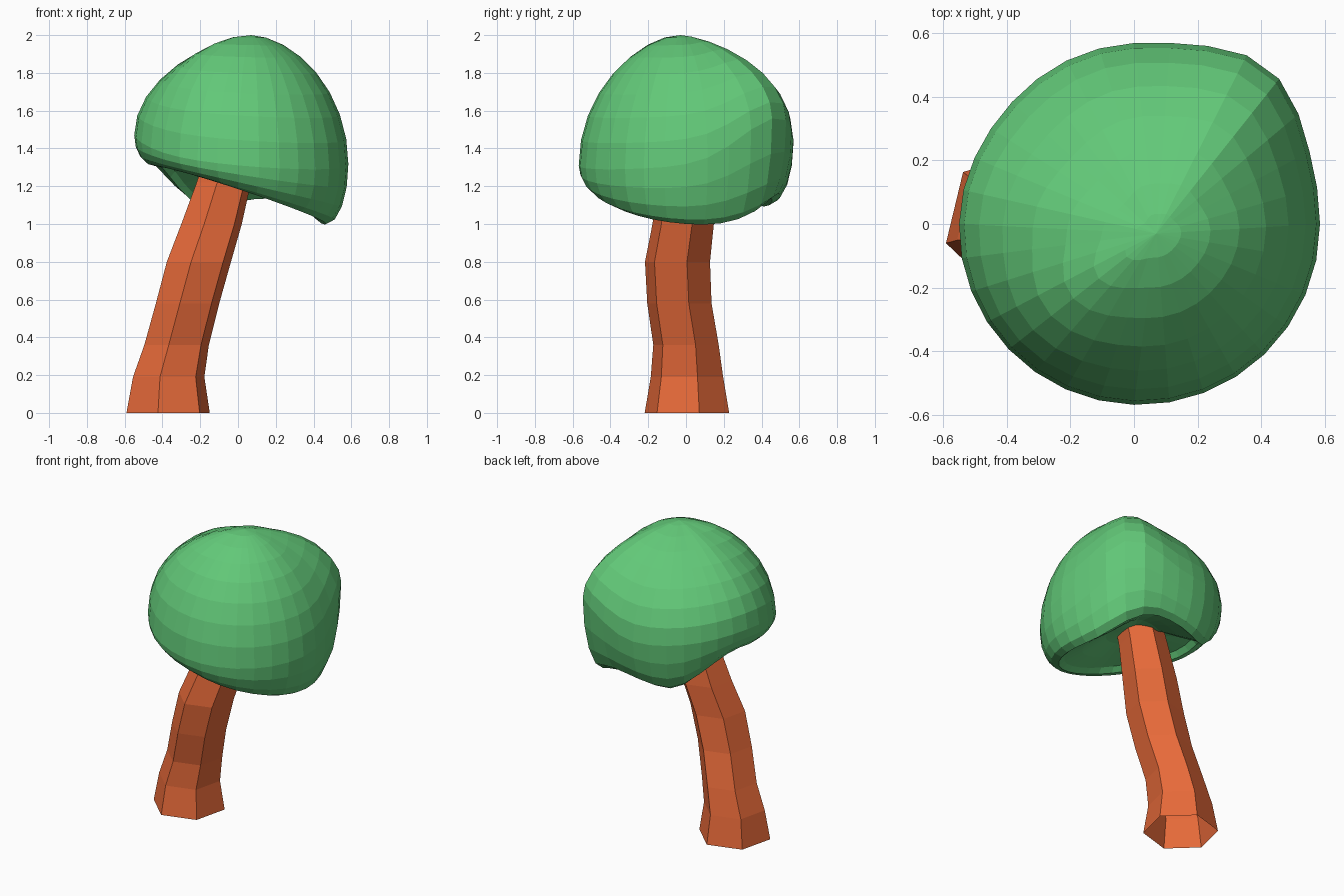
import bpy, bmesh
from math import sin, cos, pi, exp, radians
from mathutils import Vector

if "Cube" in bpy.data.objects:
    bpy.data.objects.remove(bpy.data.objects["Cube"], do_unlink=True)


def material(name, rgb):
    mat = bpy.data.materials.new(name)
    mat.use_nodes = True
    mat.diffuse_color = (*rgb, 1)
    mat.node_tree.nodes["Principled BSDF"].inputs["Base Color"].default_value = (*rgb, 1)
    return mat


def loft(name, rings, tips, mat):
    """Skin a list of rings; tips maps an end ring to its closing centre point."""
    bm = bmesh.new()
    loops = [[bm.verts.new(p) for p in ring] for ring in rings]
    n = len(loops[0])
    for low, high in zip(loops, loops[1:]):
        for i in range(n):
            j = (i + 1) % n
            bm.faces.new((low[i], low[j], high[j], high[i]))
    for end, tip in tips.items():
        loop = loops[end]
        centre = bm.verts.new(tip)
        for i in range(n):
            bm.faces.new((loop[i], loop[(i + 1) % n], centre))
    bmesh.ops.recalc_face_normals(bm, faces=bm.faces)
    mesh = bpy.data.meshes.new(name)
    bm.to_mesh(mesh)
    bm.free()
    mesh.materials.append(mat)
    obj = bpy.data.objects.new(name, mesh)
    bpy.context.collection.objects.link(obj)


# Leaning six-sided trunk, open at the foot: centre x, centre y, height, radius
trunk_path = [
    (-.37, .005, 0, .23), (-.367, .005, .19, .197), (-.325, 0, .36, .178),
    (-.267, -.035, .58, .175), (-.207, -.045, .8, .177),
    (-.14, -.015, 1.0, .167), (-.075, 0, 1.22, .15), (0, 0, 1.48, .14),
]
trunk_rings = [
    [(x + r * cos(radians(16.5 + 60 * k)), y + r * sin(radians(16.5 + 60 * k)), z)
     for k in range(6)]
    for x, y, z, r in trunk_path
]
loft("trunk", trunk_rings, {-1: (0, 0, 1.48)},
     material("terracotta bark", (.81, .146, .042)))

# Lopsided domed crown: a shoulder bulges at the back left, the rim is wavy
SIDES = 32
APEX = Vector((.07, -.03, 2.0))
LEANNESS = [1.15, 1.35, 1.4, 1.55, 1.35, .98, 1.2, 1.2]  # one per eighth turn
angles = [2 * pi * i / SIDES for i in range(SIDES)]


def bump(a, centre, width):
    return exp(-((a - radians(centre)) / radians(width)) ** 2)


def leanness(a):
    step = a / (pi / 4)
    i = int(step)
    blend = (1 - cos(pi * (step - i))) / 2
    return LEANNESS[i % 8] * (1 - blend) + LEANNESS[(i + 1) % 8] * blend


def widest(a):
    r = .568 + .016 * cos(a) + .068 * bump(a, 49, 21) - .015 * bump(a, 140, 30)
    z = 1.36 - .05 * cos(a) + .05 * sin(a)
    z += .2 * bump(a, 47, 26) + .06 * bump(a, 180, 40)
    return Vector((r * cos(a), r * sin(a), z))


def rim_height(a):
    return (1.15 - .15 * cos(a) - .035 * sin(a) + .08 * bump(a, 62, 24)
            - .09 * bump(a, 118, 22) + .03 * bump(a, 163, 16))


def dome_point(a, t):
    w = widest(a)
    f = sin(t) ** leanness(a)
    return (APEX.x + (w.x - APEX.x) * f, APEX.y + (w.y - APEX.y) * f,
            w.z + (APEX.z - w.z) * cos(t))


def skirt_point(a, s):
    w = widest(a)
    f = 1 - .2 * (1 - cos(s))
    return (w.x * f, w.y * f, w.z + (rim_height(a) - w.z) * sin(s))


def underside_point(a, f, depth):
    w = widest(a)
    z = rim_height(a)
    return (w.x * f, w.y * f, z + (1.27 - z) * depth + .03)


crown_rings = [[dome_point(a, pi / 2 * k / 8) for a in angles] for k in range(1, 9)]
crown_rings += [[skirt_point(a, pi / 2 * k / 4) for a in angles] for k in range(1, 5)]
crown_rings += [[underside_point(a, f, d) for a in angles]
                for f, d in ((.74, 0), (.55, .3), (.3, .75))]
loft("crown", crown_rings, {0: APEX, -1: (0, 0, 1.3)},
     material("leaf green", (.122, .578, .188)))
